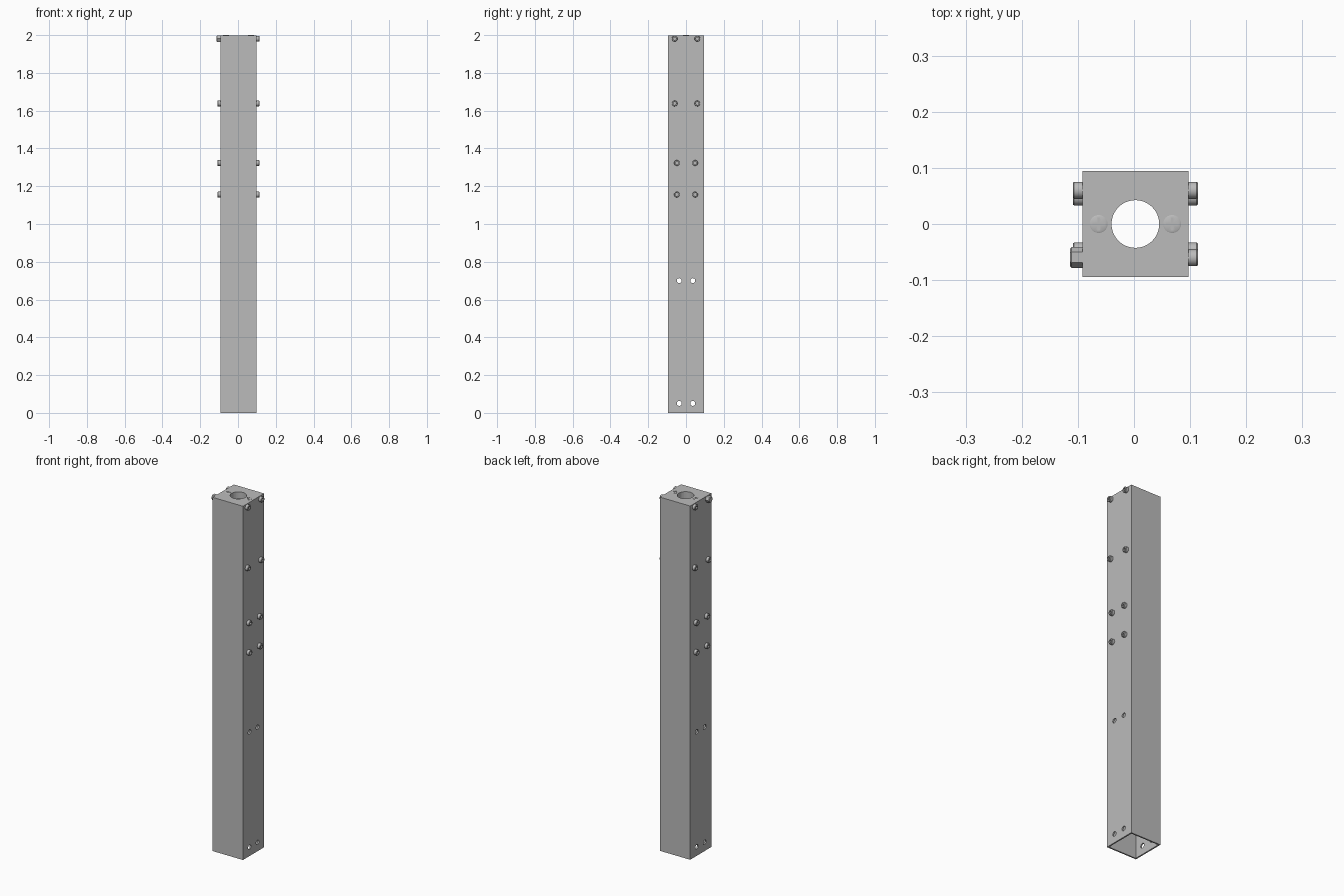
import bpy, bmesh, math
from mathutils import Matrix, Vector

cube = bpy.data.objects.get("Cube")
if cube:
    bpy.data.objects.remove(cube, do_unlink=True)

steel = bpy.data.materials.new("plain grey steel")
steel.use_nodes = True
grey = (0.5, 0.5, 0.5, 1)
steel.diffuse_color = grey
steel.node_tree.nodes["Principled BSDF"].inputs["Base Color"].default_value = grey

CX = 0.0025      # post centre in x
HALF = 0.0947    # half width of the post
WALL = 0.008
TOP = 1.9985


def add_box(bm, lo, hi):
    lo, hi = Vector(lo), Vector(hi)
    size = Matrix.Diagonal((*(hi - lo), 1))
    bmesh.ops.create_cube(bm, size=1, matrix=Matrix.Translation((lo + hi) / 2) @ size)


def add_rod(bm, centre, radius, length, axis="Z", sides=24):
    turn = Matrix.Rotation(math.pi / 2, 4, "Y") if axis == "X" else Matrix()
    bmesh.ops.create_cone(bm, cap_ends=True, segments=sides, radius1=radius,
                          radius2=radius, depth=length,
                          matrix=Matrix.Translation(centre) @ turn)


def make(name, bm, smooth=False):
    bmesh.ops.recalc_face_normals(bm, faces=bm.faces)
    mesh = bpy.data.meshes.new(name)
    bm.to_mesh(mesh)
    bm.free()
    mesh.materials.append(steel)
    ob = bpy.data.objects.new(name, mesh)
    bpy.context.collection.objects.link(ob)
    if smooth:
        shade(ob)
    return ob


def activate(ob):
    bpy.ops.object.select_all(action="DESELECT")
    ob.select_set(True)
    bpy.context.view_layer.objects.active = ob


def shade(ob):
    activate(ob)
    bpy.ops.object.shade_smooth_by_angle(angle=math.radians(30))


def cut(ob, bm):
    cutter = make("cutter", bm)
    cutter.hide_render = True
    mod = ob.modifiers.new("cut", "BOOLEAN")
    mod.operation, mod.solver, mod.object = "DIFFERENCE", "EXACT", cutter
    activate(ob)
    bpy.ops.object.modifier_apply(modifier=mod.name)
    bpy.data.objects.remove(cutter, do_unlink=True)
    shade(ob)


def lathe(profile, sides=24):
    """Spin (radius, height) points about z."""
    bm = bmesh.new()
    verts = [bm.verts.new((r, 0, h)) for r, h in profile]
    edges = [bm.edges.new(p) for p in zip(verts, verts[1:])]
    bmesh.ops.spin(bm, geom=verts + edges, axis=(0, 0, 1), cent=(0, 0, 0),
                   angle=math.tau, steps=sides)
    bmesh.ops.remove_doubles(bm, verts=bm.verts, dist=1e-5)
    return bm


# Square hollow post, closed at the top and open at the bottom
bm = bmesh.new()
add_box(bm, (CX - HALF, -HALF, 0), (CX + HALF, HALF, TOP))
post = make("post", bm)
inner = HALF - WALL
bm = bmesh.new()
add_box(bm, (CX - inner, -inner, -0.1), (CX + inner, inner, 1.96))
cut(post, bm)

# Round opening in the top and the paired cross holes
bm = bmesh.new()
add_rod(bm, (CX, 0, TOP), 0.0425, 0.2, sides=48)
for z in (0.05, 0.70):
    for y in (-0.036, 0.036):
        add_rod(bm, (CX, y, z), 0.013, 0.4, "X")
cut(post, bm)

# Socket cap bolt, shared by every position on both sides
bolt = make("bolt", lathe([(0, -0.02), (0.008, -0.02), (0.008, 0), (0.015, 0),
                           (0.015, 0.0145), (0.0135, 0.0165), (0, 0.0165)]))
bm = bmesh.new()
add_rod(bm, (0, 0, 0.0165), 0.008, 0.016, sides=6)
cut(bolt, bm)
bolt_mesh = bolt.data
bpy.data.objects.remove(bolt)

for side, label in ((1, "left"), (-1, "right")):
    for row, (z, spread) in enumerate(((1.981, 0.060), (1.638, 0.060),
                                       (1.323, 0.048), (1.156, 0.048))):
        for y in (-spread, spread):
            if side < 0 and row == 0 and y < 0:
                continue      # the hex bolt sits here
            ob = bpy.data.objects.new(f"{label}_bolt", bolt_mesh)
            ob.location = (CX + side * HALF, y, z)
            ob.rotation_euler.y = side * math.pi / 2
            bpy.context.collection.objects.link(ob)

# Larger hex bolt at the upper right front corner, with chamfered rim
bm = bmesh.new()
bmesh.ops.create_cone(bm, cap_ends=True, segments=6, radius1=0.0187,
                      radius2=0.0187, depth=0.022)
rim = [e for e in bm.edges if all(v.co.z > 0 for v in e.verts)]
bmesh.ops.bevel(bm, geom=rim, offset=0.003, segments=1, affect="EDGES")
flat_up = Matrix.Rotation(-math.pi / 2, 4, "Y") @ Matrix.Rotation(math.pi / 2, 4, "Z")
flat_up = Matrix.Rotation(-math.pi / 2, 4, "Y")
# Turn so that a flat faces upward
points = [v.co for v in bm.verts]
reach_x = max(abs(p.x) for p in points)
reach_y = max(abs(p.y) for p in points)
if reach_x > reach_y:
    flat_up = flat_up @ Matrix.Rotation(math.pi / 2, 4, "Z")
hexbolt = make("hex_bolt", bm)
hexbolt.matrix_world = Matrix.Translation((CX - HALF - 0.011, -0.0595, 1.981)) @ flat_up

# Flush cross-slot screws in the top
for x in (-0.0655, 0.0655):
    screw = make("top_screw", lathe([(0, -0.03), (0.008, -0.03), (0.008, -0.008),
                                     (0.016, 0), (0.016, 0.0005), (0.014, 0.0015),
                                     (0, 0.0015)]))
    for a, b in ((0.0105, 0.0018), (0.0018, 0.0105)):
        bm = bmesh.new()
        add_box(bm, (-a, -b, -0.004), (a, b, 0.01))
        cut(screw, bm)
    screw.location = (CX + x, 0, TOP)
